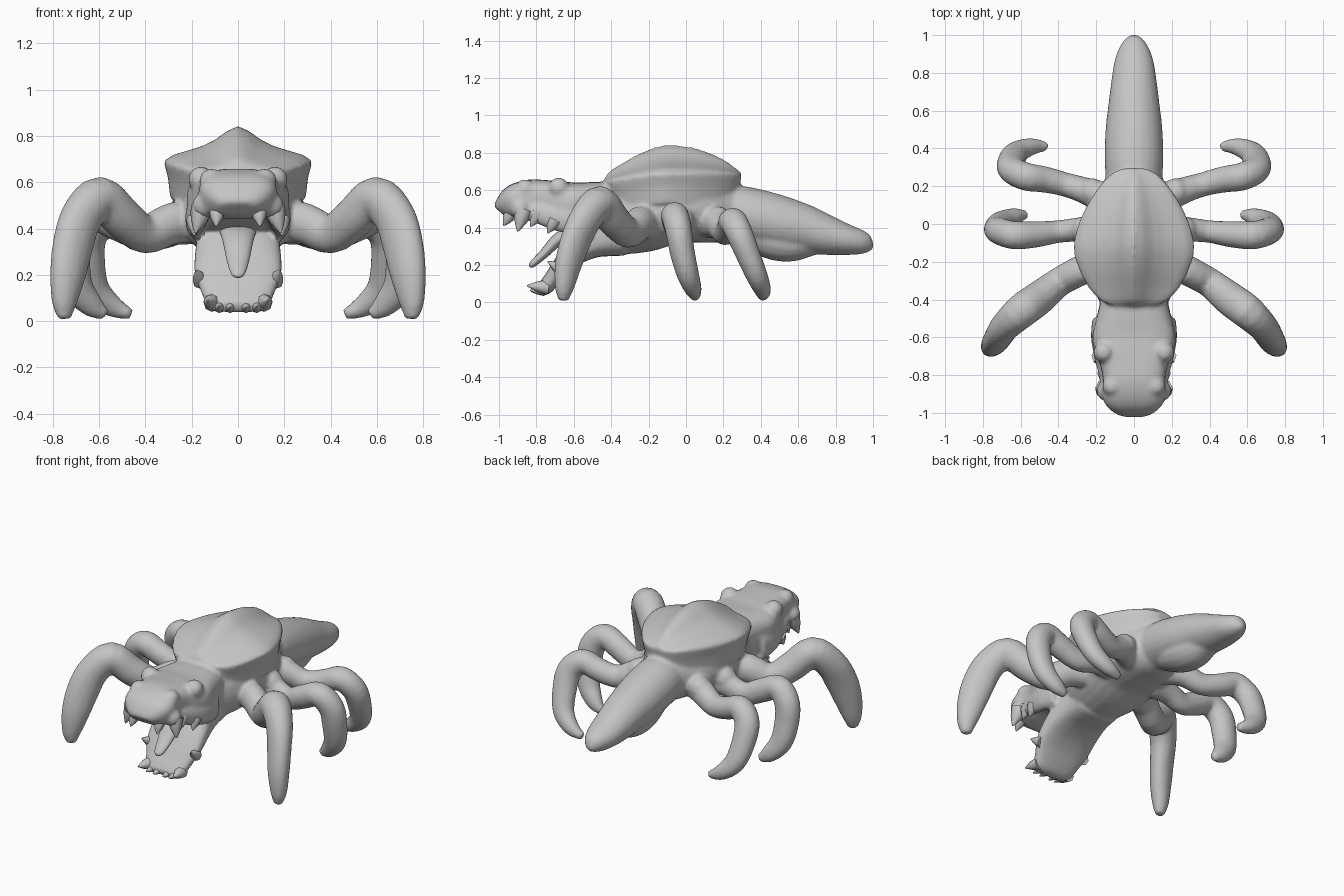
import bpy, bmesh, math
from mathutils import Vector

grey = bpy.data.materials.new("stone_grey")
grey.diffuse_color = (0.56, 0.56, 0.56, 1)


def spline(rows, n):
    """Smoothly resample rows of numbers, n steps per span."""
    rows = [Vector(r) for r in rows]
    out = []
    for i in range(len(rows) - 1):
        a, b = rows[max(i - 1, 0)], rows[i]
        c, d = rows[i + 1], rows[min(i + 2, len(rows) - 1)]
        for k in range(n):
            t = k / n
            out.append(0.5 * (2 * b + (c - a) * t + (2 * a - 5 * b + 4 * c - d) * t * t
                              + (3 * b - a - 3 * c + d) * t ** 3))
    return out + [rows[-1]]


def pick(obs):
    bpy.ops.object.select_all(action='DESELECT')
    for ob in obs:
        ob.select_set(True)
    bpy.context.view_layer.objects.active = obs[0]


def skin(name, rings, angle=45):
    """Join rings of points into a closed, capped surface."""
    bm = bmesh.new()
    loops = [[bm.verts.new(p) for p in ring] for ring in rings]
    n = len(loops[0])
    for a, b in zip(loops, loops[1:]):
        for i in range(n):
            bm.faces.new((a[i], a[(i + 1) % n], b[(i + 1) % n], b[i]))
    bm.faces.new(loops[0])
    bm.faces.new(loops[-1])
    bmesh.ops.recalc_face_normals(bm, faces=bm.faces)
    mesh = bpy.data.meshes.new(name)
    bm.to_mesh(mesh)
    bm.free()
    mesh.materials.append(grey)
    ob = bpy.data.objects.new(name, mesh)
    bpy.context.collection.objects.link(ob)
    pick([ob])
    bpy.ops.object.shade_smooth_by_angle(angle=math.radians(angle))
    return ob


def limb(name, rows, side=(1, 0, 0), power=2.0, sides=16, steps=4):
    """Tube through rows of x, y, z, half width along side, half thickness."""
    rows = spline(rows, steps)
    pts = [Vector(r[:3]) for r in rows]
    rings = []
    for i, r in enumerate(rows):
        tan = (pts[min(i + 1, len(pts) - 1)] - pts[max(i - 1, 0)]).normalized()
        s = Vector(side)
        s = (s - tan * s.dot(tan)).normalized()
        n = tan.cross(s)
        ring = []
        for k in range(sides):
            c, q = math.cos(math.tau * k / sides), math.sin(math.tau * k / sides)
            e = 2 / power
            ring.append(pts[i] + s * r[3] * math.copysign(abs(c) ** e, c)
                        + n * r[4] * math.copysign(abs(q) ** e, q))
        rings.append(ring)
    return skin(name, rings)


def pair(name, rows, side=(1, 0, 0), **kw):
    """The same limb on both sides."""
    return [limb(f"{name}_{tag}", [(m * r[0], *r[1:]) for r in rows],
                 (m * side[0], side[1], side[2]), **kw)
            for m, tag in ((1, "left"), (-1, "right"))]


def spike(name, base, tip, r):
    b, t = Vector(base), Vector(tip)
    rows = [(*b.lerp(t, f), r * k, r * k) for f, k in ((0, 1), (0.5, 0.7), (1, 0.08))]
    pair(name, rows, (1, 0.1, 0.05), sides=8, steps=2)


def bump(name, centre, r):
    x, y, z = centre
    rows = [(x, y, z + r * math.sin(a), r * math.cos(a), r * math.cos(a))
            for a in (-1.5, -1, -0.5, 0, 0.5, 1, 1.5)]
    return pair(name, rows, sides=12, steps=1)


flesh = []      # parts that are fused into one body

# Ridged back shell: y, half width, ridge height, rim height
shell = []
for y, w, top, rim in spline([(-0.435, 0.09, 0.66, 0.645), (-0.41, 0.175, 0.70, 0.65),
                              (-0.34, 0.24, 0.745, 0.66), (-0.23, 0.298, 0.805, 0.68),
                              (-0.12, 0.322, 0.84, 0.69), (0.0, 0.295, 0.835, 0.69),
                              (0.10, 0.25, 0.81, 0.69), (0.20, 0.185, 0.765, 0.69),
                              (0.27, 0.115, 0.715, 0.685), (0.298, 0.05, 0.69, 0.68)], 3):
    h = top - rim
    half = [(0.15, 0.86), (0.32, 0.6), (0.5, 0.42), (0.72, 0.28), (0.88, 0.18), (1, 0)]
    right = [(w * a, rim + h * b) for a, b in half]
    right += [(w * 0.94, rim - 0.07), (w * 0.91, rim - 0.16)]
    ring = [(0, top)] + right + [(0, rim - 0.16)] + [(-a, b) for a, b in reversed(right)]
    # lower wall is drawn in towards the middle at front and back
    shell.append([(a, y if b > rim - 0.02 else y * (0.95 if b > rim - 0.1 else 0.88), b)
                  for a, b in ring])
flesh.append(skin("back_shell", shell, 40))

# Torso under the shell, the tapering tail and its belly bulge
flesh.append(limb("torso", [
    (0, -0.46, 0.46, 0.15, 0.16), (0, -0.36, 0.46, 0.21, 0.20),
    (0, -0.22, 0.465, 0.26, 0.195), (0, -0.08, 0.49, 0.28, 0.18),
    (0, 0.08, 0.49, 0.245, 0.17), (0, 0.2, 0.48, 0.175, 0.16),
    (0, 0.28, 0.47, 0.13, 0.14)], power=2.1, sides=24))
flesh.append(limb("tail", [
    (0, 0.1, 0.48, 0.13, 0.14), (0, 0.27, 0.475, 0.152, 0.15),
    (0, 0.4, 0.45, 0.155, 0.15), (0, 0.52, 0.42, 0.149, 0.145),
    (0, 0.63, 0.395, 0.136, 0.13), (0, 0.75, 0.36, 0.121, 0.108),
    (0, 0.86, 0.335, 0.104, 0.083), (0, 0.94, 0.32, 0.075, 0.064),
    (0, 0.985, 0.31, 0.04, 0.04), (0, 1.003, 0.31, 0.01, 0.01)], sides=24))
flesh.append(limb("tail_belly", [
    (0, 0.24, 0.42, 0.06, 0.08), (0, 0.34, 0.39, 0.10, 0.105),
    (0, 0.46, 0.345, 0.115, 0.115), (0, 0.56, 0.325, 0.11, 0.108),
    (0, 0.66, 0.33, 0.09, 0.085), (0, 0.76, 0.34, 0.06, 0.06)], sides=16))

# Three pairs of legs, hip to foot
flesh += pair("front_leg", [
    (0.18, -0.2, 0.43, 0.08, 0.09), (0.29, -0.25, 0.42, 0.08, 0.09),
    (0.40, -0.31, 0.375, 0.078, 0.084), (0.50, -0.39, 0.445, 0.09, 0.09),
    (0.595, -0.46, 0.533, 0.092, 0.092), (0.675, -0.535, 0.45, 0.08, 0.096),
    (0.712, -0.59, 0.33, 0.07, 0.098), (0.735, -0.63, 0.2, 0.063, 0.085),
    (0.75, -0.65, 0.08, 0.048, 0.058), (0.748, -0.655, 0.01, 0.025, 0.03)],
    (0.6, 0.8, 0))
flesh += pair("middle_leg", [
    (0.18, -0.03, 0.42, 0.08, 0.09), (0.29, -0.03, 0.40, 0.066, 0.075),
    (0.40, -0.04, 0.37, 0.06, 0.07), (0.52, -0.055, 0.42, 0.07, 0.074),
    (0.63, -0.06, 0.465, 0.075, 0.074), (0.705, -0.04, 0.39, 0.072, 0.08),
    (0.715, -0.02, 0.27, 0.067, 0.078), (0.695, 0.01, 0.15, 0.06, 0.07),
    (0.63, 0.04, 0.067, 0.045, 0.052), (0.57, 0.05, 0.028, 0.022, 0.024)],
    (-0.1, 1, 0.1))
flesh += pair("rear_leg", [
    (0.12, 0.1, 0.43, 0.08, 0.09), (0.23, 0.165, 0.42, 0.072, 0.08),
    (0.35, 0.205, 0.375, 0.064, 0.07), (0.47, 0.235, 0.40, 0.07, 0.07),
    (0.57, 0.25, 0.435, 0.075, 0.073), (0.642, 0.285, 0.37, 0.072, 0.078),
    (0.648, 0.33, 0.26, 0.066, 0.075), (0.62, 0.38, 0.14, 0.058, 0.066),
    (0.54, 0.41, 0.064, 0.045, 0.048), (0.46, 0.41, 0.03, 0.024, 0.022)],
    (-0.1, 1, 0.3))

# Hip knobs
for y, x in ((-0.25, 0.28), (-0.03, 0.26), (0.17, 0.22)):
    flesh += bump("hip", (x, y, 0.44), 0.075)

# Upper head with boxy snout and side lips that arch over the mouth
flesh.append(limb("head", [
    (0, -0.36, 0.49, 0.17, 0.15), (0, -0.46, 0.50, 0.19, 0.145),
    (0, -0.54, 0.51, 0.21, 0.135), (0, -0.61, 0.525, 0.222, 0.12),
    (0, -0.68, 0.545, 0.205, 0.105), (0, -0.76, 0.56, 0.175, 0.095),
    (0, -0.83, 0.56, 0.165, 0.098), (0, -0.9, 0.54, 0.17, 0.098),
    (0, -0.945, 0.515, 0.15, 0.085), (0, -0.975, 0.495, 0.115, 0.065),
    (0, -0.99, 0.48, 0.08, 0.045)],
    power=3, sides=24))
flesh += pair("side_lip", [
    (0.18, -0.5, 0.44, 0.04, 0.09), (0.185, -0.6, 0.445, 0.043, 0.085),
    (0.17, -0.7, 0.455, 0.04, 0.07), (0.15, -0.8, 0.48, 0.036, 0.055),
    (0.14, -0.9, 0.49, 0.03, 0.045)])
flesh += bump("eye", (0.16, -0.68, 0.612), 0.057)
flesh += bump("nostril", (0.115, -0.86, 0.605), 0.055)
flesh += bump("snout_corner", (0.145, -0.885, 0.5), 0.055)

# Hanging lower jaw
flesh.append(limb("lower_jaw", [
    (0, -0.34, 0.37, 0.16, 0.12), (0, -0.47, 0.35, 0.175, 0.11),
    (0, -0.58, 0.28, 0.187, 0.075), (0, -0.66, 0.2, 0.187, 0.052),
    (0, -0.72, 0.12, 0.157, 0.044), (0, -0.755, 0.078, 0.138, 0.04),
    (0, -0.79, 0.058, 0.115, 0.022)], power=2.8, sides=24))

# Fuse the fleshy parts into one softly blended body
pick(flesh)
bpy.ops.object.join()
body = bpy.context.view_layer.objects.active
body.name = "creature_body"
fuse = body.modifiers.new("fuse", 'REMESH')
fuse.mode, fuse.voxel_size, fuse.use_smooth_shade = 'VOXEL', 0.012, True
soften = body.modifiers.new("soften", 'SMOOTH')
soften.factor, soften.iterations = 0.5, 5
for name in ("fuse", "soften"):
    bpy.ops.object.modifier_apply(modifier=name)
bpy.ops.object.shade_smooth_by_angle(angle=math.radians(45))

# Upper fangs along the lip
spike("corner_fang", (0.155, -0.87, 0.49), (0.185, -0.9, 0.38), 0.05)
spike("side_fang", (0.155, -0.79, 0.48), (0.165, -0.83, 0.405), 0.04)
spike("cheek_fang", (0.185, -0.7, 0.44), (0.19, -0.74, 0.37), 0.04)
spike("front_fang", (0.09, -0.94, 0.47), (0.095, -0.975, 0.41), 0.035)

# Tongue and lower teeth
limb("tongue", [(0, -0.58, 0.39, 0.08, 0.04), (0, -0.68, 0.34, 0.065, 0.035),
                (0, -0.76, 0.26, 0.048, 0.025), (0, -0.82, 0.205, 0.03, 0.018),
                (0, -0.835, 0.19, 0.008, 0.006)])
spike("jaw_side_tooth", (0.16, -0.66, 0.17), (0.18, -0.74, 0.22), 0.035)
spike("jaw_corner_tooth", (0.11, -0.74, 0.08), (0.13, -0.85, 0.09), 0.04)
spike("jaw_front_tooth", (0.035, -0.76, 0.06), (0.035, -0.83, 0.06), 0.025)
spike("jaw_middle_tooth", (0.08, -0.755, 0.06), (0.082, -0.835, 0.065), 0.025)
